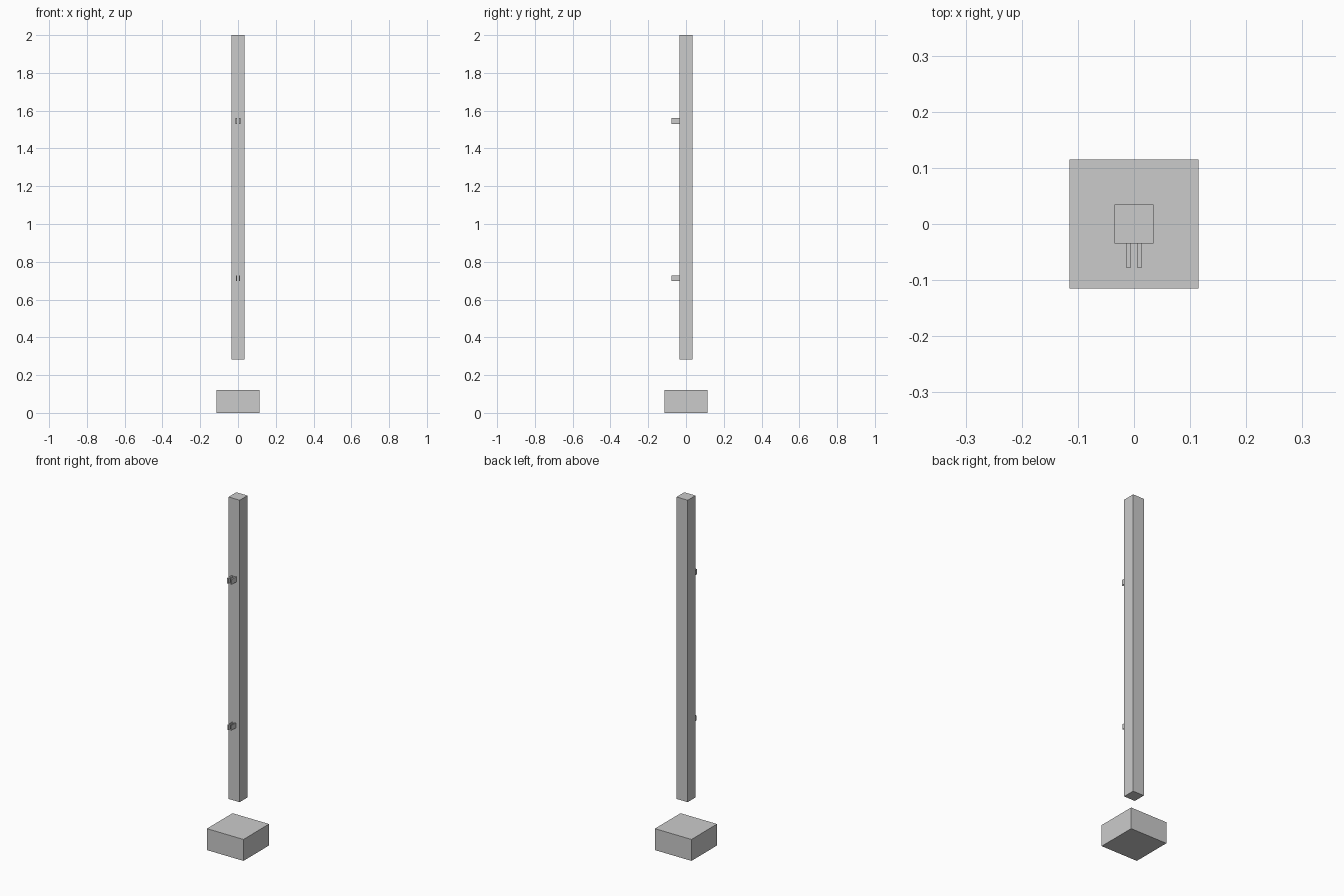
import bpy

if "Cube" in bpy.data.objects:
    bpy.data.objects.remove(bpy.data.objects["Cube"])


def box(name, lo, hi):
    """Axis-aligned box between two corners."""
    size = [b - a for a, b in zip(lo, hi)]
    centre = [(a + b) / 2 for a, b in zip(lo, hi)]
    bpy.ops.mesh.primitive_cube_add(size=1, location=centre)
    obj = bpy.context.object
    obj.name = name
    obj.scale = size
    bpy.ops.object.transform_apply(location=True, rotation=False, scale=True)
    return obj


POST = 0.035
BASE = 0.115

# Footing block and the post held above it
box("footing", (-BASE, -BASE, 0), (BASE, BASE, 0.122))
box("post", (-POST, -POST, 0.282), (POST, POST, 2.0))

# Paired bracket tabs on the front face, mirrored across x
for level, x0, x1, z0, z1 in (
    ("lower", 0.0055, 0.011, 0.698, 0.727),
    ("upper", 0.0055, 0.0145, 1.53, 1.56),
):
    tab = box(f"{level}_bracket_tabs", (x0, -0.0775, z0), (x1, -POST, z1))
    tab.modifiers.new("Mirror", "MIRROR").use_axis = (True, False, False)
    # Origin must sit on the mirror plane
    bpy.context.scene.cursor.location = (0, 0, 0)
    bpy.ops.object.origin_set(type="ORIGIN_CURSOR")
